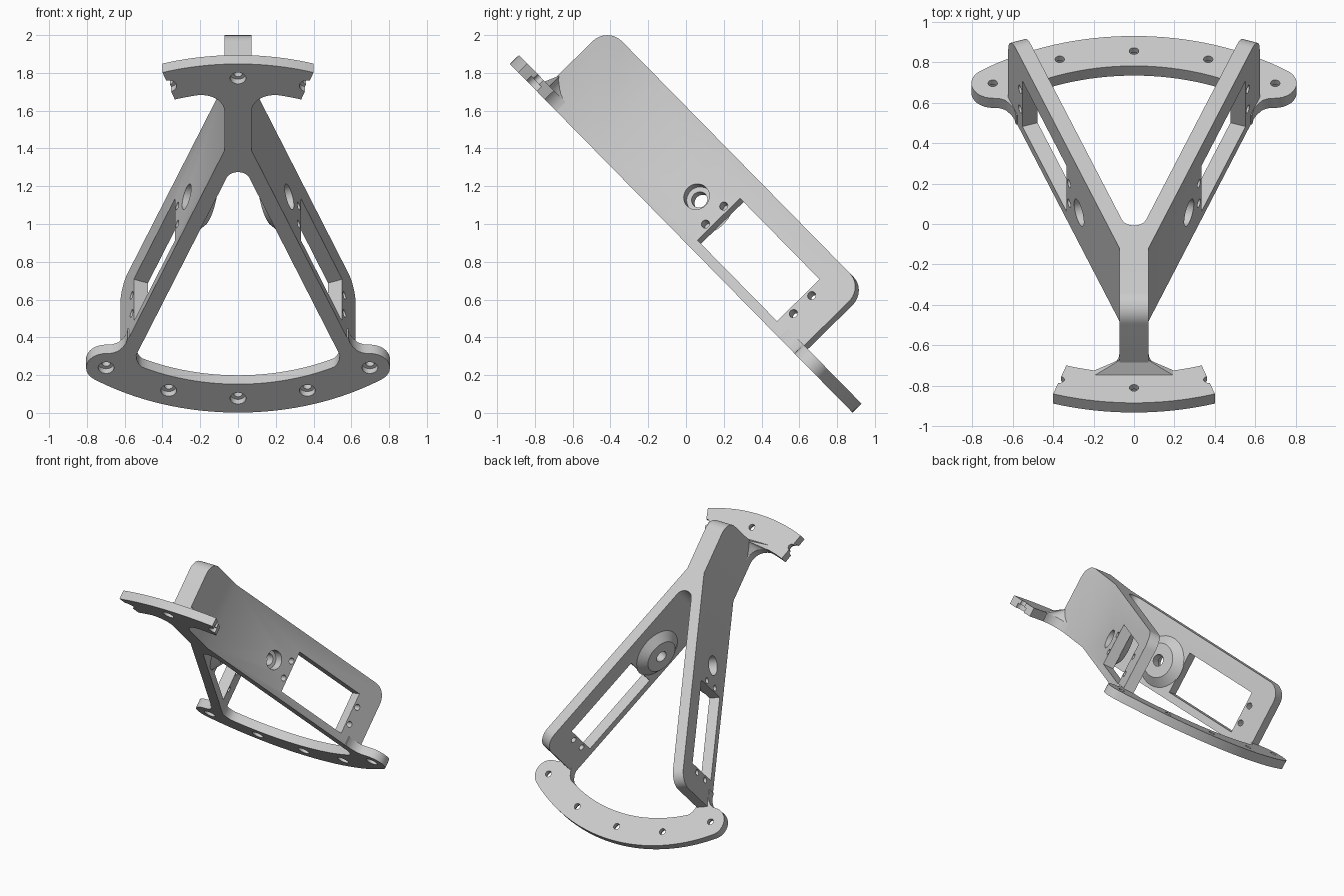
import bpy, bmesh
from math import sin, cos, radians, pi
from mathutils import Matrix, Vector

if "Cube" in bpy.data.objects:
    bpy.data.objects.remove(bpy.data.objects["Cube"], do_unlink=True)

gray = bpy.data.materials.new("light_gray")
gray.use_nodes = True
gray.diffuse_color = (0.6, 0.6, 0.6, 1)
gray.node_tree.nodes["Principled BSDF"].inputs["Base Color"].default_value = (0.6, 0.6, 0.6, 1)

# The bracket is built lying flat (x, length, height), then tilted
TILT = Matrix.Rotation(radians(-45.5), 4, 'X') @ Matrix.Translation((0, 0, 0.63))
CENTER = -0.677                                # centre of the ring both arcs follow
R_IN, R_HOLE, R_OUT = 1.083, 1.188, 1.294
PLATE, HEIGHT = 0.067, 0.507
TRUNK, THICK, LENGTH = 0.072, 0.08, 1.608
A = radians(20)                                # splay of each wall
START = Vector((TRUNK, -1.327, 0))
ALONG = Vector((sin(A), cos(A), 0))
INWARD = Vector((-cos(A), sin(A), 0))


def make(name, bm):
    bmesh.ops.recalc_face_normals(bm, faces=bm.faces)
    mesh = bpy.data.meshes.new(name)
    bm.to_mesh(mesh)
    bm.free()
    mesh.materials.append(gray)
    obj = bpy.data.objects.new(name, mesh)
    bpy.context.collection.objects.link(obj)
    return obj


def prism(outline, z0, z1, taper=None):
    """Extrude an outline; taper may move the top points."""
    bm = bmesh.new()
    taper = taper or (lambda x, u: (x, u))
    low = [bm.verts.new((x, u, z0)) for x, u in outline]
    top = [bm.verts.new((*taper(x, u), z1)) for x, u in outline]
    bm.faces.new(low[::-1])
    bm.faces.new(top)
    for i in range(len(low)):
        j = (i + 1) % len(low)
        bm.faces.new((low[i], low[j], top[j], top[i]))
    return bm


def mirrored(half):
    return half + [(-x, u) for x, u in reversed(half) if x > 1e-6]


def ring(r, deg, side=1):
    a = radians(deg)
    return (r * sin(a), CENTER + side * r * cos(a))


def cylinder(bm, matrix, r, z0, z1, r2=None):
    bmesh.ops.create_cone(bm, cap_ends=True, segments=32, radius1=r,
                          radius2=r if r2 is None else r2, depth=z1 - z0,
                          matrix=matrix @ Matrix.Translation((0, 0, (z0 + z1) / 2)))


def cut(obj, bm):
    cutter = make("cutter", bm)
    cutter.hide_render = True
    mod = obj.modifiers.new("cut", 'BOOLEAN')
    mod.operation, mod.solver, mod.object = 'DIFFERENCE', 'EXACT', cutter
    bpy.context.view_layer.objects.active = obj
    bpy.ops.object.modifier_apply(modifier=mod.name)
    bpy.data.objects.remove(cutter, do_unlink=True)


def drill_plate(obj, angles, side):
    """Screw holes, each with a wider recess below."""
    for r, z0, z1 in ((0.042, -0.1, 0.035), (0.023, -0.1, 0.2)):
        bm = bmesh.new()
        for deg in angles:
            cylinder(bm, Matrix.Translation((*ring(R_HOLE, deg, side), 0)), r, z0, z1)
        cut(obj, bm)


def wall_frame(side, s, height):
    """Frame on a wall's outer face: local x up, y along the wall, z inward."""
    axes = Matrix((Vector((0, 0, 1)), ALONG, INWARD)).transposed().to_4x4()
    place = Matrix.Translation(START + ALONG * s + Vector((0, 0, height)))
    return Matrix.Diagonal((side, 1, 1, 1)) @ place @ axes


# V-shaped body: trunk, two walls and the rounded inner corner
outer = START + ALONG * LENGTH
inner = outer + INWARD * THICK
r = 0.064
corner = inner.y - inner.x * cos(A) / sin(A) + r / sin(A)
half = [(TRUNK, -1.75), START.xy[:], outer.xy[:], inner.xy[:]]
half += [(r * cos(a), corner + r * sin(a))
         for a in (radians(-20 - 70 * i / 8) for i in range(9))]
bm = prism(mirrored(half), 0, HEIGHT)


def is_end(e):
    a, b = (v.co for v in e.verts)
    if min(a.z, b.z) < HEIGHT - 0.01:
        return False
    trunk_end = max(a.y, b.y) < -1.7
    wall_end = min(a.y, b.y) > 0.1 and a.x * b.x > 0
    return trunk_end or wall_end


bmesh.ops.bevel(bm, geom=[e for e in bm.edges if is_end(e)], offset=0.11,
                segments=10, profile=0.5, affect='EDGES')
body = make("v_body", bm)

# Wall openings: window, small screw holes, shaft recess and shaft hole
MID, SHAFT = 0.212, 0.585
bm = bmesh.new()
for side in (1, -1):
    bmesh.ops.create_cube(bm, size=1, matrix=wall_frame(side, 1.083, MID)
                          @ Matrix.Translation((0, 0, THICK / 2))
                          @ Matrix.Diagonal((0.316, 0.64, 0.16, 1)))
    for s in (0.73, 1.437):
        for dz in (-0.068, 0.068):
            cylinder(bm, wall_frame(side, s, MID + dz), 0.022, -0.05, 0.13)
    cylinder(bm, wall_frame(side, SHAFT, MID), 0.07, -0.05, 0.065)
cut(body, bm)
bm = bmesh.new()
for side in (1, -1):
    cylinder(bm, wall_frame(side, SHAFT, MID), 0.043, 0.03, 0.13)
cut(body, bm)
parts = [body]

# Conical bosses on the inner faces
for side, label in ((1, "left"), (-1, "right")):
    frame = wall_frame(side, SHAFT, MID)
    bm = bmesh.new()
    cylinder(bm, frame, 0.19, THICK - 0.003, THICK + 0.05, 0.125)
    boss = make(label + "_boss", bm)
    bm = bmesh.new()
    cylinder(bm, frame, 0.043, 0, 0.25)
    cut(boss, bm)
    parts.append(boss)

# Lower arc with rounded ears and blends into the walls
ex, eu = ring(R_HOLE, 36)
er = R_OUT - R_HOLE
half = [ring(R_OUT, 36 * i / 16) for i in range(17)]
half += [(ex + er * sin(a), eu + er * cos(a))
         for a in (radians(36 + 144 * i / 14) for i in range(1, 15))]
half += [(0.665, 0.176), (0.635, 0.162), (0.608, 0.13), (0.592, 0.1), (0.584, 0.06)]
half += [(0.5, 0.07), (0.53, 0.15), (0.539, 0.185), (0.538, 0.22), (0.526, 0.254)]
half += [ring(R_IN, 28 * i / 12) for i in range(12, -1, -1)]
# order: outer arc left to right, then the inner arc back
outline = half + [(-x, u) for x, u in reversed(half[1:-1])]
arc = make("lower_arc", prism(outline, 0, PLATE))
drill_plate(arc, (-36, -18, 0, 18, 36), 1)
parts.append(arc)

# Upper arc, ending in half holes
steps = [-18 + 36 * i / 20 for i in range(21)]
outline = [ring(R_OUT, d, -1) for d in steps] + [ring(R_IN, d, -1) for d in reversed(steps)]
arc = make("upper_arc", prism(outline, 0, PLATE))
drill_plate(arc, (-18, 0, 18), -1)
parts.append(arc)

# Flared neck joining the trunk and the upper arc
f = 0.12
half = [(TRUNK + f - f * cos(t), -1.62 - f * sin(t)) for t in (pi / 2 * i / 8 for i in range(9))]
half.append((TRUNK + f, -1.775))
parts.append(make("neck_flare", prism(mirrored(half), 0, PLATE)))
parts.append(make("neck_gusset", prism(mirrored(half), PLATE, 0.14,
                                       lambda x, u: (x * 0.37, max(u, -1.745)))))

# Tilt everything and shade smooth with sharp edges
for obj in parts:
    obj.data.transform(TILT)
    bpy.ops.object.select_all(action='DESELECT')
    obj.select_set(True)
    bpy.context.view_layer.objects.active = obj
    bpy.ops.object.shade_smooth_by_angle(angle=radians(30))
